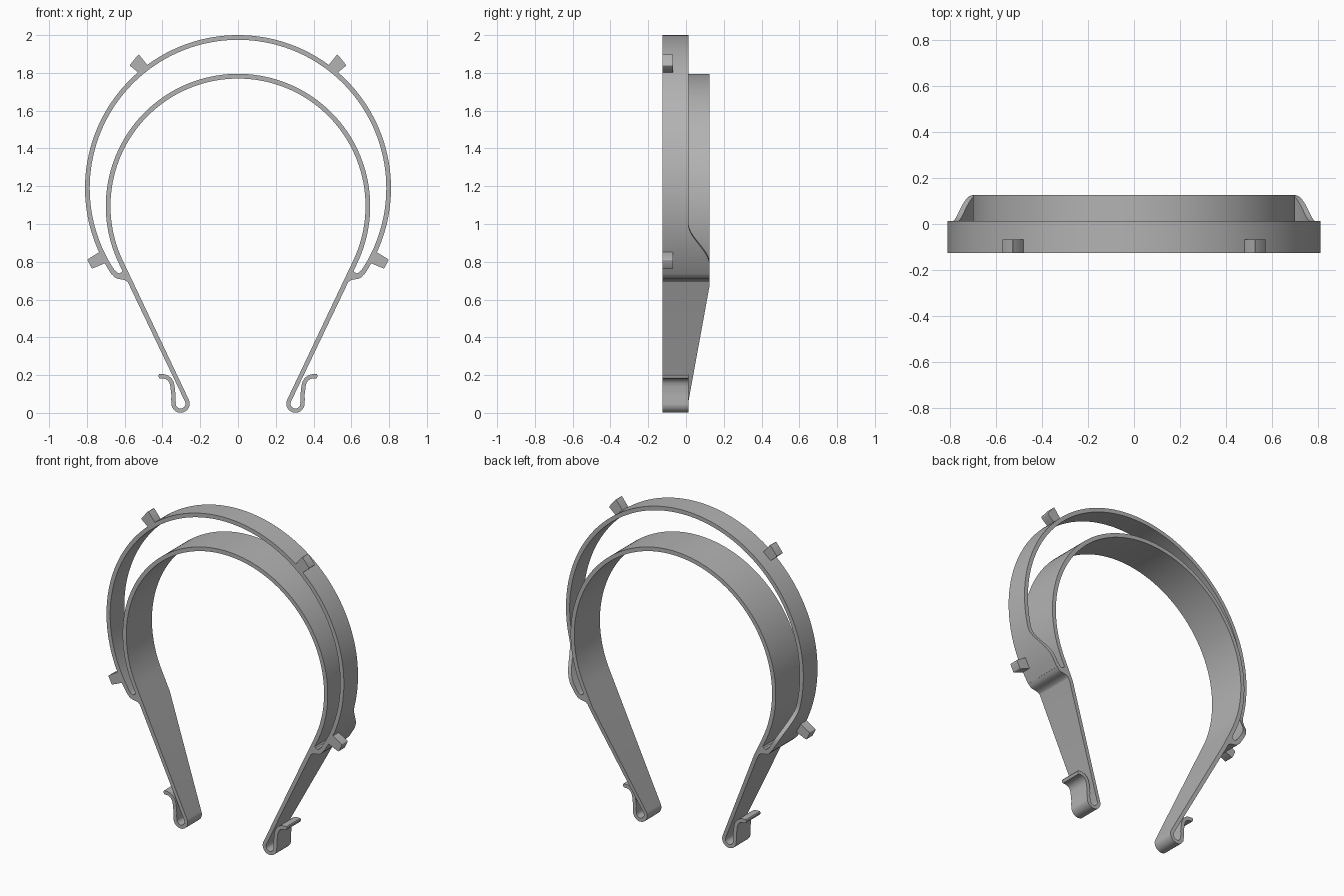
import bpy
import bmesh
from math import sin, cos, radians
from mathutils import Vector

cube = bpy.data.objects.get("Cube")
if cube:
    bpy.data.objects.remove(cube, do_unlink=True)

FRONT, MID, BACK = -0.125, 0.013, 0.125
HALF = 0.0125  # half of the wall thickness

grey = bpy.data.materials.new("plain grey")
grey.use_nodes = True
colour = (0.45, 0.45, 0.45, 1)
grey.diffuse_color = colour
grey.node_tree.nodes["Principled BSDF"].inputs["Base Color"].default_value = colour


def finish(name, bm):
    bmesh.ops.recalc_face_normals(bm, faces=bm.faces)
    mesh = bpy.data.meshes.new(name)
    bm.to_mesh(mesh)
    bm.free()
    mesh.materials.append(grey)
    obj = bpy.data.objects.new(name, mesh)
    bpy.context.collection.objects.link(obj)
    bpy.ops.object.select_all(action="DESELECT")
    obj.select_set(True)
    bpy.context.view_layer.objects.active = obj
    bpy.ops.object.shade_smooth_by_angle(angle=radians(30))
    return obj


def ribbon(name, half_path):
    """Wall along a path of (x, z, back edge, half thickness), mirrored at the apex."""
    path = half_path + [(-x, z, b, h) for x, z, b, h in reversed(half_path[:-1])]
    bm = bmesh.new()
    rings = []
    for i, (x, z, back, h) in enumerate(path):
        p, c = Vector((x, z)), path
        before = p - Vector(c[i - 1][:2]) if i else None
        after = Vector(c[i + 1][:2]) - p if i < len(c) - 1 else None
        d = (before or after).normalized() + (after or before).normalized()
        d.normalize()
        n = Vector((d.y, -d.x)) * h
        a, b = p + n, p - n
        rings.append([bm.verts.new(v) for v in (
            (a.x, FRONT, a.y), (a.x, back, a.y), (b.x, back, b.y), (b.x, FRONT, b.y))])
    for r, s in zip(rings, rings[1:]):
        for k in range(4):
            m = (k + 1) % 4
            bm.faces.new((r[k], r[m], s[m], s[k]))
    bm.faces.new(rings[0])
    bm.faces.new(rings[-1])
    return finish(name, bm)


def prism(name, outline, side, back, bevel=0):
    """Outline in x and z, extruded from the front edge to the given depth."""
    bm = bmesh.new()
    face = bm.faces.new([bm.verts.new((side * x, FRONT, z)) for x, z in outline])
    new = bmesh.ops.extrude_face_region(bm, geom=[face])["geom"]
    verts = [v for v in new if isinstance(v, bmesh.types.BMVert)]
    bmesh.ops.translate(bm, verts=verts, vec=(0, back - FRONT, 0))
    if bevel:
        edges = [e for e in bm.edges if abs(e.verts[0].co.y - e.verts[1].co.y) > 0.01]
        bmesh.ops.bevel(bm, geom=edges, offset=bevel, segments=3, profile=0.5, affect="EDGES")
    return finish(name, bm)


def arc(cx, cz, r, start, end, steps):
    angles = [radians(start + (end - start) * i / steps) for i in range(steps + 1)]
    return [(cx + r * cos(a), cz + r * sin(a)) for a in angles]


# Inner band: hooked clip, round foot, tapering leg, then the head arc
hook = [(0.420, 0.193), (0.416, 0.194), (0.395, 0.194), (0.377, 0.189), (0.362, 0.178),
        (0.352, 0.162), (0.347, 0.142), (0.344, 0.115), (0.341, 0.09), (0.343, 0.07)]
foot = arc(0.304, 0.049, 0.037, 370, 154.5, 20)
inner = [(x, z, MID, HALF * 0.9) for x, z in hook + foot]
inner[0] = inner[0][:3] + (HALF * 0.4,)
tilt = radians(25.5)
top = Vector((0.6875 * cos(tilt), 1.095 - 0.6875 * sin(tilt)))
bottom = Vector(foot[-1])
bend = bottom.lerp(top, (0.68 - bottom.y) / (top.y - bottom.y))
inner.append((bend.x, bend.y, BACK, HALF))
inner += [(x, z, BACK, HALF) for x, z in arc(0, 1.095, 0.6875, -25.5, 90, 48)]
ribbon("inner_head_band", inner)

# Outer band: its back edge flares to full depth near the joints
outer = []
for x, z in arc(0, 1.19, 0.7975, -34.5, 90, 80):
    t = min(max((1.0 - z) / 0.21, 0), 1)
    outer.append((x, z, MID + (BACK - MID) * t * t * (3 - 2 * t), HALF))
ribbon("outer_visor_band", outer)

# Joints between the bands, and the pegs that hold the visor
joint = [(0.571, 0.672), (0.583, 0.692), (0.598, 0.703), (0.618, 0.707), (0.638, 0.710),
         (0.654, 0.718), (0.6675, 0.735), (0.650, 0.754), (0.641, 0.743), (0.629, 0.739),
         (0.618, 0.743), (0.611, 0.754), (0.600, 0.745), (0.566, 0.680)]
upper_peg = [(0.574, 1.840), (0.526, 1.899), (0.475, 1.835), (0.521, 1.795)]
lower_peg = [(0.798, 0.812), (0.774, 0.763), (0.698, 0.795), (0.728, 0.855)]
for side, word in ((1, "left"), (-1, "right")):
    prism(word + "_band_joint", joint, side, BACK)
    prism(word + "_upper_peg", upper_peg, side, -0.068, 0.006)
    prism(word + "_lower_peg", lower_peg, side, -0.068, 0.006)
